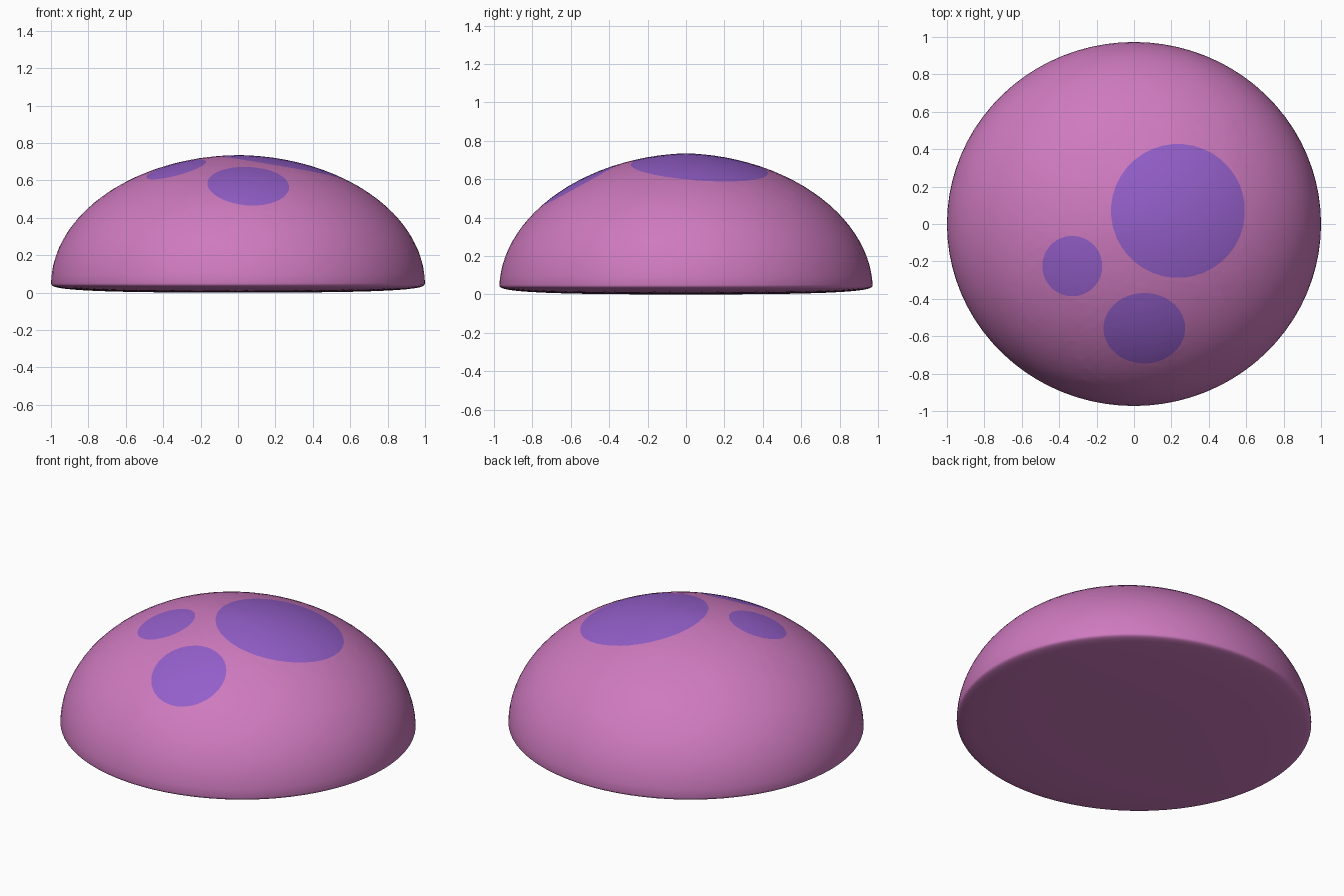
import bpy, bmesh, math
from mathutils import Vector

if "Cube" in bpy.data.objects:
    bpy.data.objects.remove(bpy.data.objects["Cube"])


def material(name, rgb):
    m = bpy.data.materials.new(name)
    m.diffuse_color = (*rgb, 1)
    m.use_nodes = True
    m.node_tree.nodes["Principled BSDF"].inputs["Base Color"].default_value = m.diffuse_color
    return m


RX, RY = 1.0, 0.973       # half widths
RIM, TOP = 0.05, 0.735    # height of the widest ring and of the crown
SQUARE = 2 / 3            # squareness of the rounded lower rim

# Dome: slightly flattened ellipsoid above the rim, flat base with a rounded edge
bm = bmesh.new()
bmesh.ops.create_icosphere(bm, subdivisions=5, radius=1)
for v in bm.verts:
    x, y, z = v.co
    r = math.hypot(x, y)
    if z >= 0:
        front = (y / r) ** 2 if r > 1e-5 else 0
        f = 1 - 2 * r * z * (0.007 + 0.014 * front)
        v.co = (x * f * RX, y * f * RY, RIM + z * f * (TOP - RIM))
    else:
        k = r ** SQUARE / r if r > 1e-5 else 0
        depth = min(1, (-z) ** SQUARE)
        v.co = (x * k * RX, y * k * RY, RIM * (1 - depth))

# Spots: (centre x, centre y, radius x, radius y), cut by planes around an oval
spots = [(0.235, 0.07, 0.357, 0.357),
         (-0.33, -0.225, 0.16, 0.161),
         (0.055, -0.557, 0.218, 0.188)]
SIDES = 40
for cx, cy, rx, ry in spots:
    inside = [f for f in bm.faces
              if f.calc_center_median().z > 0.2
              and abs(f.calc_center_median().x - cx) < rx + 0.15
              and abs(f.calc_center_median().y - cy) < ry + 0.15]
    for i in range(SIDES):
        a = 2 * math.pi * i / SIDES
        co = Vector((cx + rx * math.cos(a), cy + ry * math.sin(a), 0))
        no = Vector((math.cos(a) / rx, math.sin(a) / ry, 0)).normalized()
        geom = set(inside)
        for f in inside:
            geom.update(f.edges)
            geom.update(f.verts)
        res = bmesh.ops.bisect_plane(bm, geom=list(geom), dist=1e-5,
                                     plane_co=co, plane_no=no)
        faces = {g for g in res["geom"] if isinstance(g, bmesh.types.BMFace)}
        faces.update(f for f in inside if f.is_valid)
        inside = [f for f in faces
                  if (f.calc_center_median() - co).dot(no) < 0]
    for f in inside:
        f.material_index = 1

for f in bm.faces:
    f.smooth = True
bm.normal_update()
mesh = bpy.data.meshes.new("spotted_dome")
bm.to_mesh(mesh)
bm.free()
mesh.materials.append(material("pink", (0.62, 0.195, 0.52)))
mesh.materials.append(material("purple", (0.296, 0.114, 0.59)))
dome = bpy.data.objects.new("spotted_dome", mesh)
bpy.context.collection.objects.link(dome)
